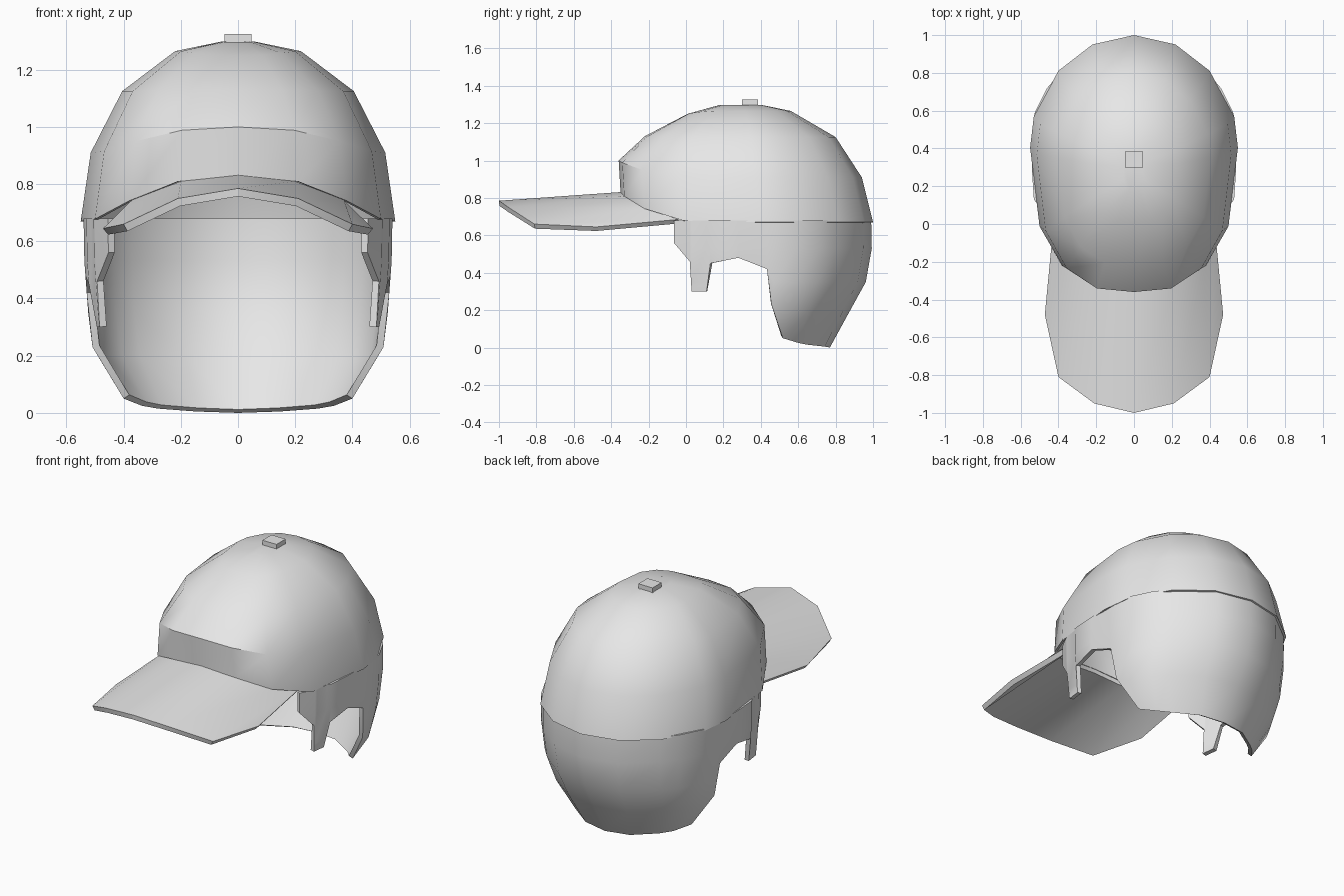
import bpy, bmesh, math

cube = bpy.data.objects.get("Cube")
if cube:
    bpy.data.objects.remove(cube, do_unlink=True)

grey = bpy.data.materials.new("light_grey")
grey.use_nodes = True
grey.diffuse_color = (0.8, 0.8, 0.8, 1)
grey.node_tree.nodes["Principled BSDF"].inputs["Base Color"].default_value = (0.8, 0.8, 0.8, 1)


def lerp(a, b, t):
    return a + (b - a) * t


def curve_at(z, points):
    """Piecewise linear lookup in points sorted by rising z."""
    for (z0, v0), (z1, v1) in zip(points, points[1:]):
        if z <= z1:
            return lerp(v0, v1, (z - z0) / (z1 - z0))
    return points[-1][1]


def mirrored(half):
    """Half a row, starting on the centre line, to a full row from -x to +x."""
    return [(-p[0], *p[1:]) for p in reversed(half[1:])] + list(half)


def loft(name, rows, closed=False, thickness=0.02, angle=40):
    bm = bmesh.new()
    grid = [[bm.verts.new(p) for p in row] for row in rows]
    n = len(rows[0])
    for low, high in zip(grid, grid[1:]):
        for i in range(n if closed else n - 1):
            j = (i + 1) % n
            bm.faces.new((low[i], low[j], high[j], high[i]))
    if closed:
        bm.faces.new(grid[-1])
    bmesh.ops.remove_doubles(bm, verts=bm.verts, dist=0.0005)
    mesh = bpy.data.meshes.new(name)
    bm.to_mesh(mesh)
    bm.free()
    obj = bpy.data.objects.new(name, mesh)
    bpy.context.collection.objects.link(obj)
    mesh.materials.append(grey)
    bpy.ops.object.select_all(action='DESELECT')
    obj.select_set(True)
    bpy.context.view_layer.objects.active = obj
    if thickness:
        shell = obj.modifiers.new("shell", 'SOLIDIFY')
        shell.thickness = thickness
        shell.offset = -1
        bpy.ops.object.modifier_apply(modifier=shell.name)
    bpy.ops.object.shade_smooth_by_angle(angle=math.radians(angle))
    return obj


# Cap crown: rim outline from back to front, with how far each point follows the raised front
outline = [(0, 1, 0), (.22, .95, 0), (.40, .81, 0), (.53, .57, 0), (.55, .40, 0),
           (.50, -.02, .05), (.38, -.23, .45), (.21, -.34, .87), (0, -.36, 1)]
# Each level: half width, back y, front y, side z, front z
levels = [(.55, 1.0, -.35, .67, .83), (.515, .94, -.36, .91, 1.0), (.405, .80, -.22, 1.125, 1.13),
          (.22, .56, .01, 1.265, 1.25), (.06, .40, .18, 1.298, 1.297)]
rings = []
for width, back, front, side_z, front_z in levels:
    half = [(x * width / .55, lerp(front, back, (y + .36) / 1.36), lerp(side_z, front_z, f))
            for x, y, f in outline]
    rings.append([(-x, y, z) for x, y, z in half] + half[-2:0:-1])
loft("cap_crown", rings, closed=True, thickness=0.012)

# Brim: arched sheet from its front edge back to the crown
front_edge = [(0, -1, .785), (.21, -.95, .75), (.40, -.81, .66), (.472, -.48, .645)]
back_edge = [(0, -.34, .832), (.20, -.325, .81), (.37, -.22, .745), (.43, -.04, .685)]
loft("brim", [mirrored(front_edge), mirrored(back_edge)], thickness=0.028, angle=25)

# Hair: columns from the back round to the sideburn, with the height where each one ends
columns = [(0, .99, 0), (.21, .945, .005), (.39, .80, .015), (.46, .72, .025), (.525, .59, .05),
           (.54, .475, .23), (.54, .435, .42), (.54, .28, .48), (.53, .13, .45),
           (.515, .11, .30), (.505, .03, .30), (.50, .02, .46), (.455, -.065, .56)]
x_taper = [(0, .70), (.04, .75), (.2, .935), (.35, .97), (.53, .995), (.67, 1)]
y_taper = [(0, .655), (.17, .80), (.35, .955), (.53, 1.005), (.67, 1)]
hair_rows = []
for level in (.68, .53, .35, .19, 0):
    half = []
    for x, y, end in columns:
        z = max(level, end)
        if y > .35:
            y = .35 + (y - .35) * curve_at(z, y_taper)
        half.append((x * curve_at(z, x_taper), y, z))
    hair_rows.append(mirrored(half))
loft("hair", hair_rows, thickness=0.025)

# Square button on the crown
square = [(-.047, -.043), (.047, -.043), (.047, .043), (-.047, .043)]
loft("crown_button", [[(x, y + .342, z) for x, y in square] for z in (1.28, 1.325)],
     closed=True, thickness=0)
